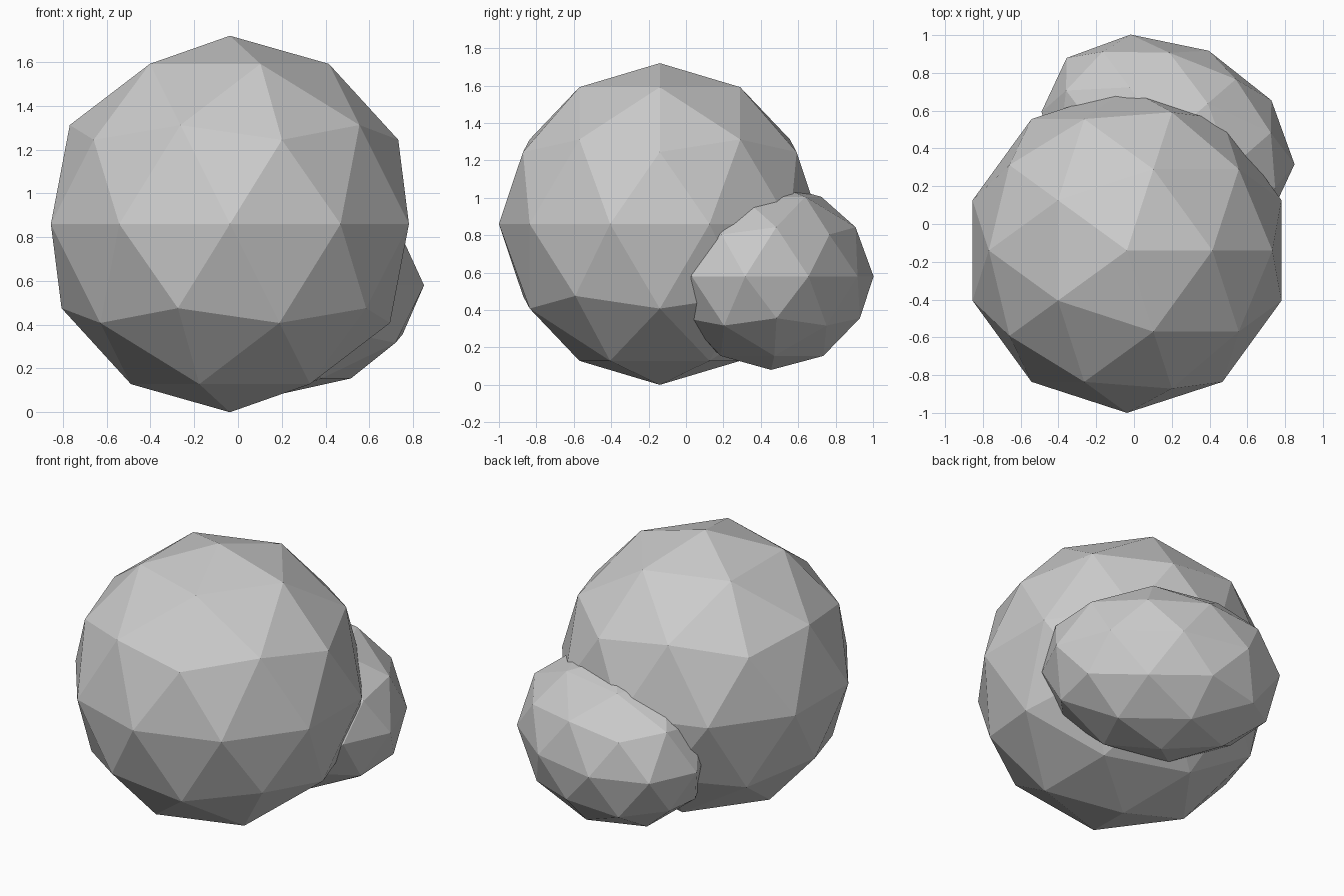
import bpy
import math

if "Cube" in bpy.data.objects:
    bpy.data.objects.remove(bpy.data.objects["Cube"])


def faceted_ball(name, centre, scale, turn=0):
    bpy.ops.mesh.primitive_ico_sphere_add(
        subdivisions=2, radius=1, location=centre,
        rotation=(0, 0, math.radians(turn)))
    ball = bpy.context.object
    ball.name = name
    ball.scale = scale
    bpy.ops.object.shade_flat()
    return ball


# Large main boulder
faceted_ball("large_boulder", (-0.037, -0.14, 0.86), (0.86, 0.86, 0.86))

# Smaller stretched boulder pushed into its back right side
faceted_ball("small_boulder", (0.18, 0.455, 0.58), (0.70, 0.51, 0.50), -25)
